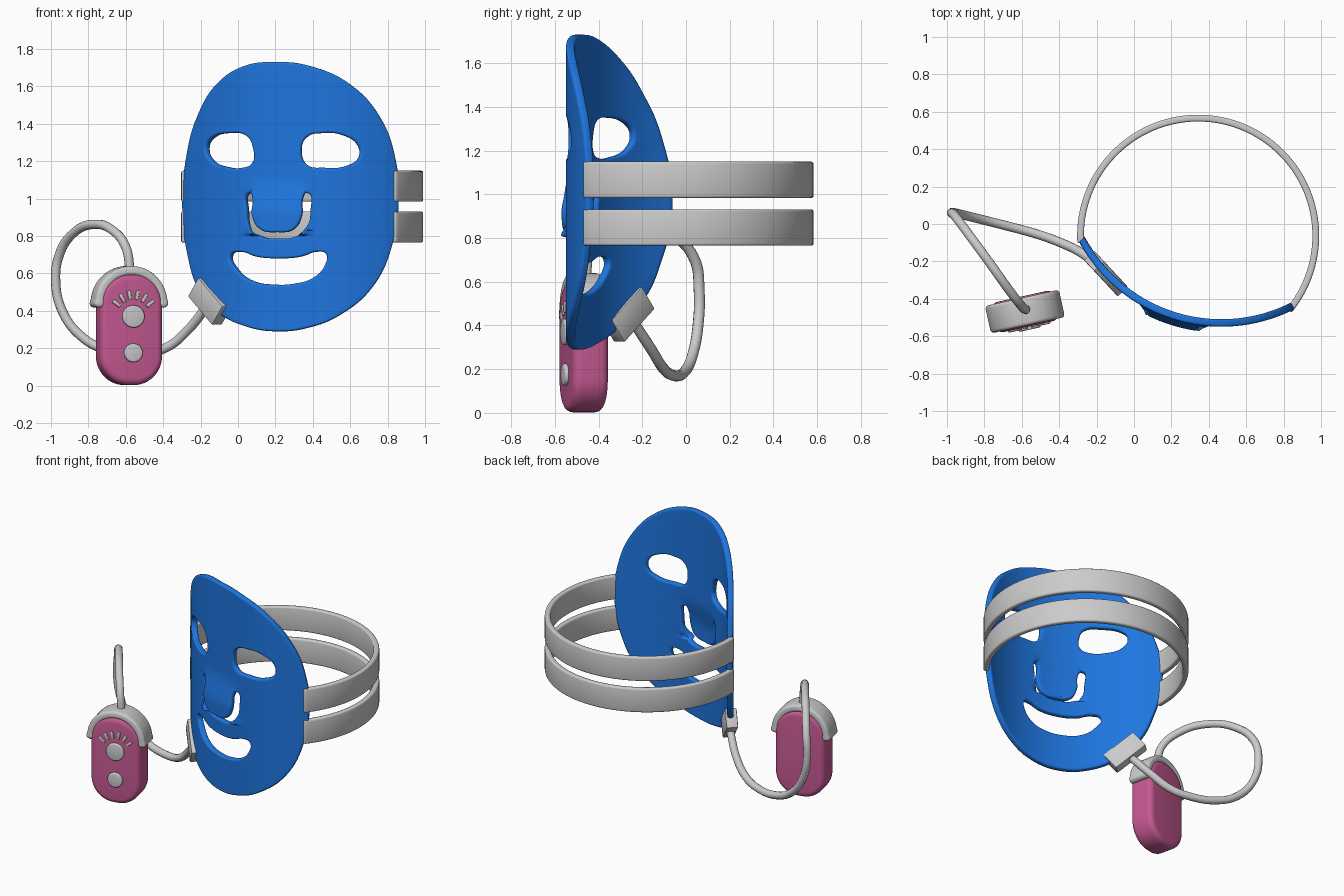
import bpy, bmesh
from math import sin, cos, pi, radians, sqrt
from mathutils import Matrix, Vector

if "Cube" in bpy.data.objects:
    bpy.data.objects.remove(bpy.data.objects["Cube"])


def material(name, rgb):
    m = bpy.data.materials.new(name)
    m.diffuse_color = (*rgb, 1)
    m.use_nodes = True
    m.node_tree.nodes["Principled BSDF"].inputs["Base Color"].default_value = m.diffuse_color
    return m


BLUE = material("blue", (0.013, 0.18, 0.74))
PINK = material("pink", (0.56, 0.10, 0.29))


def finish(bm, name, mat=None, matrix=None, angle=35):
    if matrix:
        bm.transform(matrix)
    me = bpy.data.meshes.new(name)
    bm.to_mesh(me)
    bm.free()
    ob = bpy.data.objects.new(name, me)
    bpy.context.collection.objects.link(ob)
    if mat:
        me.materials.append(mat)
    bpy.ops.object.select_all(action='DESELECT')
    ob.select_set(True)
    bpy.context.view_layer.objects.active = ob
    bpy.ops.object.shade_smooth_by_angle(angle=radians(angle))
    return ob


def bevel_sharp(bm, width, segments=3):
    bm.normal_update()
    edges = [e for e in bm.edges if e.calc_face_angle(0) > radians(40)]
    bmesh.ops.bevel(bm, geom=edges, offset=width, segments=segments,
                    profile=0.5, affect='EDGES', clamp_overlap=True)


def plate(loops, half, bevel):
    """Rounded-edge plate in XY from smooth closed loops (later loops are holes)."""
    cu = bpy.data.curves.new("outline", 'CURVE')
    cu.dimensions, cu.fill_mode = '2D', 'BOTH'
    cu.extrude, cu.bevel_depth, cu.bevel_resolution = half - bevel, bevel, 3
    cu.offset, cu.resolution_u = -bevel, 6
    for pts in loops:
        sp = cu.splines.new('BEZIER')
        sp.bezier_points.add(len(pts) - 1)
        for bp, p in zip(sp.bezier_points, pts):
            bp.co = (p[0], p[1], 0)
            bp.handle_left_type = bp.handle_right_type = 'AUTO'
        sp.use_cyclic_u = True
    ob = bpy.data.objects.new("outline", cu)
    bpy.context.collection.objects.link(ob)
    dg = bpy.context.evaluated_depsgraph_get()
    me = bpy.data.meshes.new_from_object(ob.evaluated_get(dg))
    bm = bmesh.new()
    bm.from_mesh(me)
    bpy.data.objects.remove(ob)
    bpy.data.meshes.remove(me)
    bmesh.ops.remove_doubles(bm, verts=bm.verts, dist=0.0002)
    return bm


def box(size):
    bm = bmesh.new()
    bmesh.ops.create_cube(bm, size=1, matrix=Matrix.Diagonal((*size, 1)))
    return bm


# Mask: flat plate with holes, sliced, then wrapped around an upright cylinder
FACE = [(.2, 1.73), (.38, 1.71), (.6, 1.61), (.76, 1.43), (.84, 1.2), (.855, 1.0),
        (.82, .75), (.72, .53), (.55, .38), (.38, .31), (.2, .29), (.05, .315),
        (-.1, .39), (-.2, .51), (-.26, .7), (-.287, .95), (-.27, 1.2),
        (-.205, 1.45), (-.1, 1.62), (.04, 1.71)]
EYE_L = [(-.16, 1.27), (-.13, 1.325), (-.04, 1.35), (.05, 1.335), (.085, 1.27),
         (.08, 1.19), (.03, 1.165), (-.06, 1.17), (-.13, 1.2)]
EYE_R = [(.34, 1.25), (.365, 1.325), (.46, 1.35), (.57, 1.335), (.64, 1.285),
         (.645, 1.22), (.58, 1.175), (.46, 1.165), (.37, 1.18)]
MOUTH = [(-.03, .7), (.02, .715), (.1, .69), (.22, .68), (.34, .69), (.42, .715),
         (.47, .705), (.465, .645), (.4, .575), (.3, .545), (.2, .54), (.08, .56), (.0, .62)]
NOSE = [(.07, 1.03), (.055, .93), (.07, .85), (.13, .797), (.22, .787), (.31, .797),
        (.37, .85), (.388, .93), (.37, 1.03), (.35, 1.0), (.347, .91), (.305, .835),
        (.22, .82), (.135, .835), (.093, .91), (.09, 1.0)]
CX, CY, R = .467, .316, .845
mask = plate([FACE, EYE_L, EYE_R, MOUTH, NOSE], .02, .012)
cuts = [((x * .03 - .29, 0, 0), (1, 0, 0)) for x in range(1, 39)]
cuts += [((0, .8 + z * .03, 0), (0, 1, 0)) for z in range(12)]
for co, no in cuts:
    bmesh.ops.bisect_plane(mask, geom=mask.verts[:] + mask.edges[:] + mask.faces[:],
                           plane_co=co, plane_no=no, dist=1e-5)
for v in mask.verts:
    u, z, w = v.co
    # nose flap lifts outwards inside its slot
    t = min(1, max(0, (1.12 - z) / .22))
    side = min(1, max(0, (.165 - abs(u - .22)) / .03))
    if z > .806:
        w += .032 * t * t * (3 - 2 * t) * side
    s = (u - CX) / R
    c = sqrt(1 - s * s)
    v.co = (CX + (R + w) * s, CY - (R + w) * c, z)
finish(mask, "face_mask", BLUE, angle=50)

# Two head straps: rectangular section swept round an arc
for name, z0 in (("upper_strap", .983), ("lower_strap", .765)):
    bm = bmesh.new()
    rings = []
    n = 72
    for i in range(n + 1):
        a = radians(-39.5 + 223 * i / n)
        rings.append([bm.verts.new((.343 + r * cos(a), -.063 + r * sin(a), z))
                      for r, z in ((.611, z0), (.647, z0), (.647, z0 + .166), (.611, z0 + .166))])
    for p, q in zip(rings, rings[1:]):
        for k in range(4):
            bm.faces.new((p[k], p[(k + 1) % 4], q[(k + 1) % 4], q[k]))
    bm.faces.new(rings[0])
    bm.faces.new(rings[-1])
    bmesh.ops.recalc_face_normals(bm, faces=bm.faces)
    bevel_sharp(bm, .011)
    finish(bm, name)

# Cable connector lying on the lower left cheek
t, n = Vector((.68, -.73, 0)), Vector((-.73, -.68, 0))
a = (t * .78 + Vector((0, 0, -.63))).normalized()
b = n.cross(a).normalized()
rot = Matrix((a, b, n)).transposed().to_4x4()
bm = box((.245, .13, .075))
bevel_sharp(bm, .008, 2)
finish(bm, "cable_connector", None, Matrix.Translation((-.15, -.265, .45)) @ rot)

# Cable looping from the remote to the connector
PATH = [(-.575, -.46, .6), (-.6, -.44, .74), (-.67, -.35, .83), (-.77, -.21, .862),
        (-.88, -.06, .815), (-.955, .04, .7), (-.975, .06, .56), (-.94, .055, .4),
        (-.84, .03, .265), (-.7, -.005, .19), (-.5, -.06, .172), (-.38, -.105, .205),
        (-.28, -.155, .285), (-.16, -.25, .43)]
cu = bpy.data.curves.new("cable", 'CURVE')
cu.dimensions, cu.bevel_depth, cu.bevel_resolution, cu.use_fill_caps = '3D', .025, 4, True
sp = cu.splines.new('BEZIER')
sp.bezier_points.add(len(PATH) - 1)
for bp, p in zip(sp.bezier_points, PATH):
    bp.co = p
    bp.handle_left_type = bp.handle_right_type = 'AUTO'
sp.resolution_u = 8
bpy.context.collection.objects.link(bpy.data.objects.new("cable", cu))

# Remote control, built around its own origin and turned slightly
PLACE = Matrix.Translation((-.583, -.468, 0)) @ Matrix.Rotation(radians(12.5), 4, 'Z')
bm = box((.34, .165, .595))
bmesh.ops.bevel(bm, geom=[e for e in bm.edges if abs(e.verts[0].co.y - e.verts[1].co.y) > .1],
                offset=.155, segments=12, profile=.5, affect='EDGES')
bevel_sharp(bm, .035, 5)
finish(bm, "remote_body", PINK, PLACE @ Matrix.Translation((0, 0, .3)))

# Arched cap over the top of the remote
arc = [radians(-5 + 190 * i / 14) for i in range(15)]
arch = [(.197 * cos(k), .442 + .197 * sin(k)) for k in arc]
arch += [(.148 * cos(k), .442 + .148 * sin(k)) for k in reversed(arc)]
bm = plate([arch], .075, .018)
finish(bm, "remote_cap", None, PLACE @ Matrix.Rotation(pi / 2, 4, 'X'))

# Round buttons
for name, r, z in (("large_button", .06, .37), ("small_button", .05, .175)):
    bm = bmesh.new()
    bmesh.ops.create_cone(bm, cap_ends=True, segments=32, radius1=r, radius2=r, depth=.04)
    bevel_sharp(bm, .008)
    finish(bm, name, None, PLACE @ Matrix.Translation((.005, -.08, z)) @ Matrix.Rotation(pi / 2, 4, 'X'))

# Fan of indicator bars above the large button
for i in range(6):
    bm = box((.052, .03, .02))
    bevel_sharp(bm, .006, 2)
    finish(bm, f"indicator_{i + 1}", None, PLACE @ Matrix.Translation((.005, -.077, .37))
           @ Matrix.Rotation(-radians(37 + 21.2 * i), 4, 'Y') @ Matrix.Translation((.115, 0, 0)))
